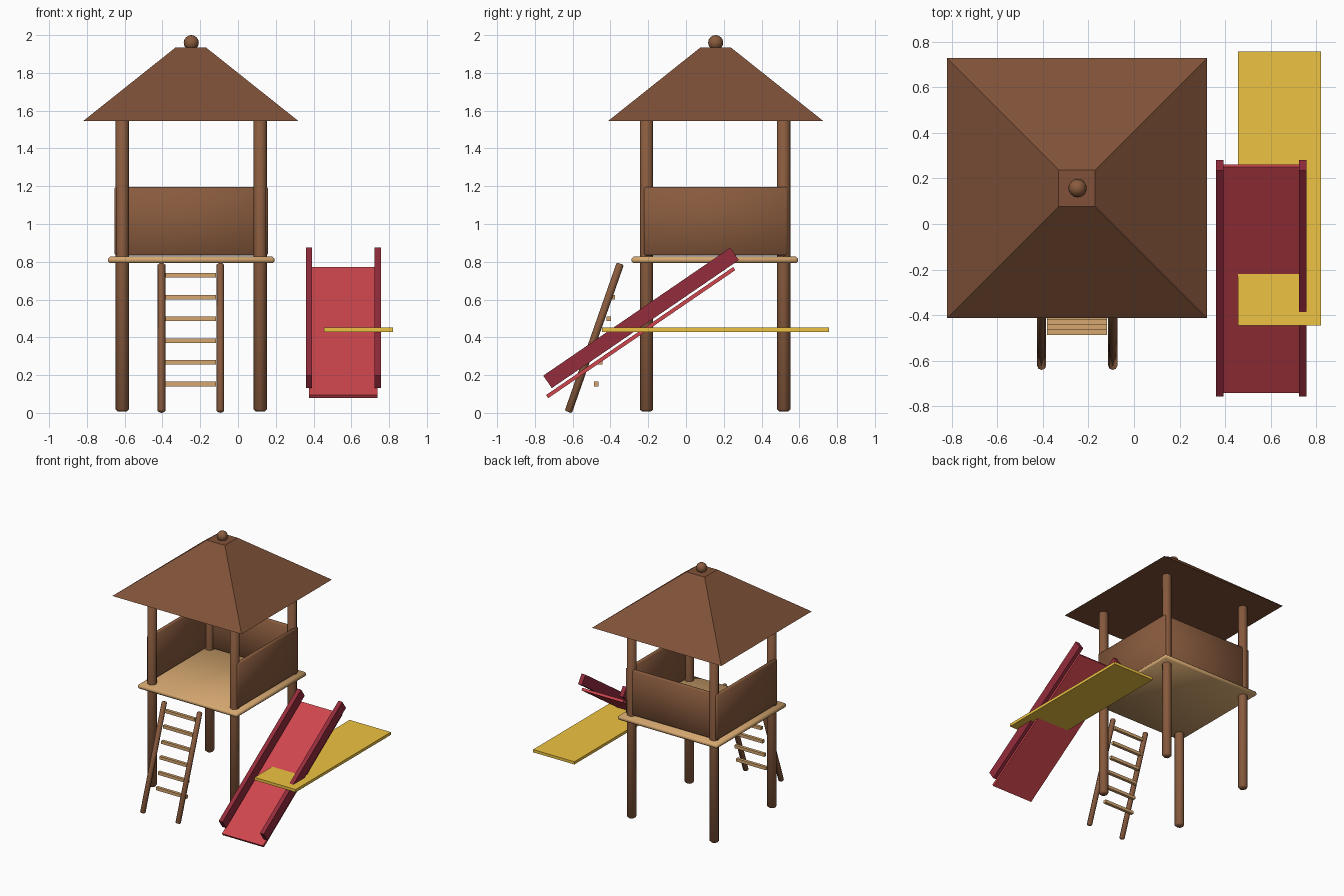
import bpy, math
from mathutils import Vector

if "Cube" in bpy.data.objects:
    bpy.data.objects.remove(bpy.data.objects["Cube"])

CX, CY = -0.2475, 0.154          # tower axis


def material(name, rgb):
    m = bpy.data.materials.new(name)
    m.diffuse_color = (*rgb, 1)
    m.use_nodes = True
    m.node_tree.nodes["Principled BSDF"].inputs["Base Color"].default_value = m.diffuse_color
    return m


WOOD = material("wood", (0.25, 0.105, 0.048))
ROOF = material("roof_brown", (0.214, 0.083, 0.040))
TAN = material("tan_wood", (0.67, 0.39, 0.163))
RED = material("red", (0.63, 0.060, 0.076))
DARK_RED = material("dark_red", (0.30, 0.025, 0.045))
YELLOW = material("yellow", (0.86, 0.55, 0.055))


def finish(name, mat, bevel=0, smooth=False):
    ob = bpy.context.object
    ob.name = name
    ob.data.materials.append(mat)
    if bevel:
        b = ob.modifiers.new("bevel", 'BEVEL')
        b.width, b.segments = bevel, 1
        b.limit_method = 'ANGLE'
        b.angle_limit = math.radians(50)
    if smooth:
        bpy.ops.object.shade_smooth()
    return ob


def box(name, mat, loc, size, tilt=0, bevel=0):
    bpy.ops.mesh.primitive_cube_add(size=1, location=loc, rotation=(tilt, 0, 0))
    bpy.context.object.scale = size
    bpy.ops.object.transform_apply(location=False, rotation=False, scale=True)
    return finish(name, mat, bevel, bevel > 0)


def pole(name, mat, a, b, radius, bevel):
    a, b = Vector(a), Vector(b)
    d = b - a
    bpy.ops.mesh.primitive_cylinder_add(
        vertices=8, radius=radius, depth=d.length, location=(a + b) / 2,
        rotation=d.to_track_quat('Z', 'Y').to_euler())
    return finish(name, mat, bevel, True)


# Corner posts
for sx, side in ((-1, "left"), (1, "right")):
    for sy, end in ((-1, "front"), (1, "back")):
        x, y = CX + sx * 0.365, CY + sy * 0.363
        pole(f"{end}_{side}_post", WOOD, (x, y, 0.008), (x, y, 1.56), 0.035, 0.01)

# Platform and the three low walls (front stays open)
box("platform", TAN, (CX, CY - 0.002, 0.81), (0.88, 0.88, 0.034), bevel=0.01)
box("back_wall", WOOD, (CX, CY + 0.372, 1.015), (0.79, 0.03, 0.362), bevel=0.008)
for sx, side in ((-1, "left"), (1, "right")):
    box(f"{side}_wall", WOOD, (CX + sx * 0.392, CY + 0.004, 1.015), (0.03, 0.76, 0.362), bevel=0.008)

# Truncated pyramid roof with a ball on top
bpy.ops.mesh.primitive_cone_add(
    vertices=4, radius1=0.57 * math.sqrt(2), radius2=0.08 * math.sqrt(2), depth=0.39,
    location=(CX - 0.0025, CY + 0.003, 1.74), rotation=(0, 0, math.pi / 4))
finish("roof", ROOF)
bpy.ops.mesh.primitive_uv_sphere_add(
    segments=16, ring_count=8, radius=0.04, location=(CX, CY + 0.003, 1.96))
finish("roof_ball", WOOD, smooth=True)

# Leaning ladder
for x, side in ((-0.405, "left"), (-0.093, "right")):
    pole(f"{side}_ladder_rail", WOOD, (x, -0.623, 0.005), (x, -0.348, 0.79), 0.02, 0.006)
for i in range(6):
    z = 0.153 + 0.115 * i
    box(f"ladder_rung_{i + 1}", TAN, (-0.25, -0.475 + 0.0218 * i, z), (0.265, 0.024, 0.024))

# Slide bed with raised side rails
box("slide_bed", RED, (0.558, -0.24, 0.425), (0.363, 1.2, 0.02), tilt=0.6)
for x, side in ((0.376, "left"), (0.74, "right")):
    box(f"{side}_slide_rail", DARK_RED, (x, -0.238, 0.503), (0.034, 1.2, 0.08), tilt=0.6)

# Flat plank crossing the slide
box("plank", YELLOW, (0.638, 0.156, 0.44), (0.364, 1.2, 0.022))
